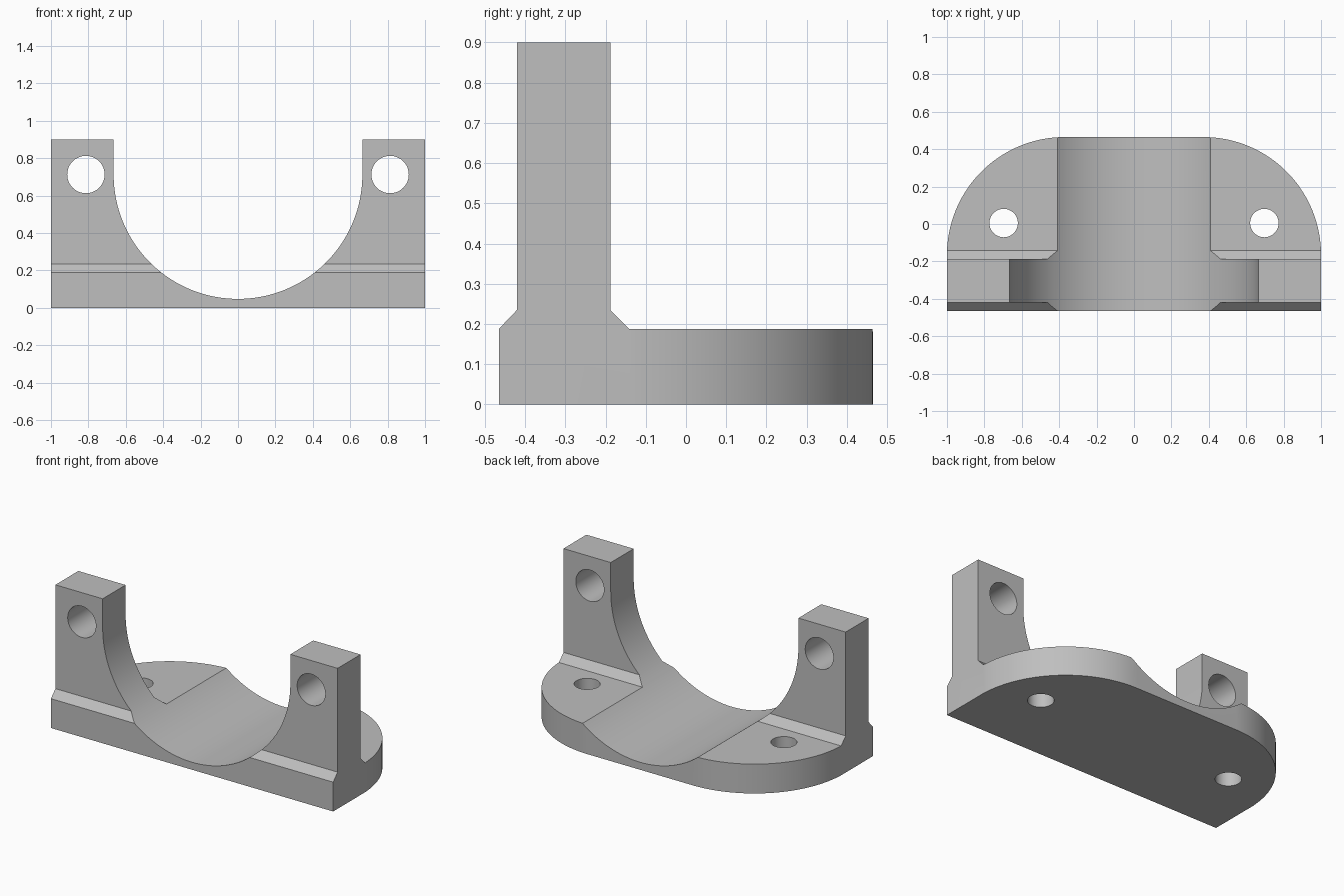
import bpy
import bmesh
from math import sin, cos, asin, pi
from mathutils import Vector

cube = bpy.data.objects.get("Cube")
if cube:
    bpy.data.objects.remove(cube, do_unlink=True)

metal = bpy.data.materials.new("plain grey")
metal.use_nodes = True
colour = (0.52, 0.52, 0.52, 1)
metal.diffuse_color = colour
metal.node_tree.nodes["Principled BSDF"].inputs["Base Color"].default_value = colour


def prism(name, points, direction):
    """Extrude a closed outline of 3D points along a direction."""
    bm = bmesh.new()
    face = bm.faces.new([bm.verts.new(p) for p in points])
    extruded = bmesh.ops.extrude_face_region(bm, geom=[face])["geom"]
    verts = [v for v in extruded if isinstance(v, bmesh.types.BMVert)]
    bmesh.ops.translate(bm, verts=verts, vec=Vector(direction))
    bmesh.ops.recalc_face_normals(bm, faces=bm.faces)
    mesh = bpy.data.meshes.new(name)
    bm.to_mesh(mesh)
    bm.free()
    mesh.materials.append(metal)
    obj = bpy.data.objects.new(name, mesh)
    bpy.context.collection.objects.link(obj)
    return obj


def arc(cx, cy, r, start, end, steps):
    angles = [start + (end - start) * i / steps for i in range(steps + 1)]
    return [(cx + r * cos(a), cy + r * sin(a)) for a in angles]


def combine(body, cutter, operation):
    """Apply a boolean and discard the helper solid."""
    cutter.hide_render = True
    mod = body.modifiers.new(operation.lower(), "BOOLEAN")
    mod.operation = operation
    mod.solver = "EXACT"
    mod.object = cutter
    bpy.context.view_layer.objects.active = body
    bpy.ops.object.modifier_apply(modifier=mod.name)
    bpy.data.objects.remove(cutter, do_unlink=True)


# Side profile: thick foot, upright wall and the chamfers between them
side = [(-0.465, 0), (0.6, 0), (0.6, 0.188), (-0.142, 0.188), (-0.188, 0.235),
        (-0.188, 0.9), (-0.42, 0.9), (-0.42, 0.235), (-0.465, 0.188)]
bracket = prism("bearing_bracket", [(-1.2, y, z) for y, z in side], (2.4, 0, 0))

# Plan outline: straight sides and rounded rear corners
radius, corner_x = 0.63, 0.37
corner_y = 0.465 - radius
start = asin((-0.135 - corner_y) / radius)
corner = arc(corner_x, corner_y, radius, start, pi / 2, 40)
corner[0] = (1, corner[0][1])
plan = [(1, -0.6)] + corner
plan += [(-x, y) for x, y in reversed(plan)]
combine(bracket, prism("plan_outline", [(x, y, -0.2) for x, y in plan], (0, 0, 1.4)), "INTERSECT")

# Round saddle, open straight upwards
saddle = arc(0, 0.713, 0.665, pi, 2 * pi, 96)
saddle += [(0.665, 1.2), (-0.665, 1.2)]
combine(bracket, prism("saddle_cutter", [(x, -0.8, z) for x, z in saddle], (0, 1.6, 0)), "DIFFERENCE")

# Bolt holes through the wall ears and the foot
for s in (-1, 1):
    ear = arc(s * 0.813, 0.713, 0.1, 0, 2 * pi, 48)[:-1]
    combine(bracket, prism("ear_hole", [(x, -0.8, z) for x, z in ear], (0, 1, 0)), "DIFFERENCE")
    foot = arc(s * 0.697, 0.005, 0.076, 0, 2 * pi, 48)[:-1]
    combine(bracket, prism("foot_hole", [(x, y, -0.2) for x, y in foot], (0, 0, 0.8)), "DIFFERENCE")

# Smooth curved walls, crisp edges
bpy.ops.object.select_all(action="DESELECT")
bracket.select_set(True)
bpy.context.view_layer.objects.active = bracket
bpy.ops.object.shade_smooth_by_angle(angle=0.35)
